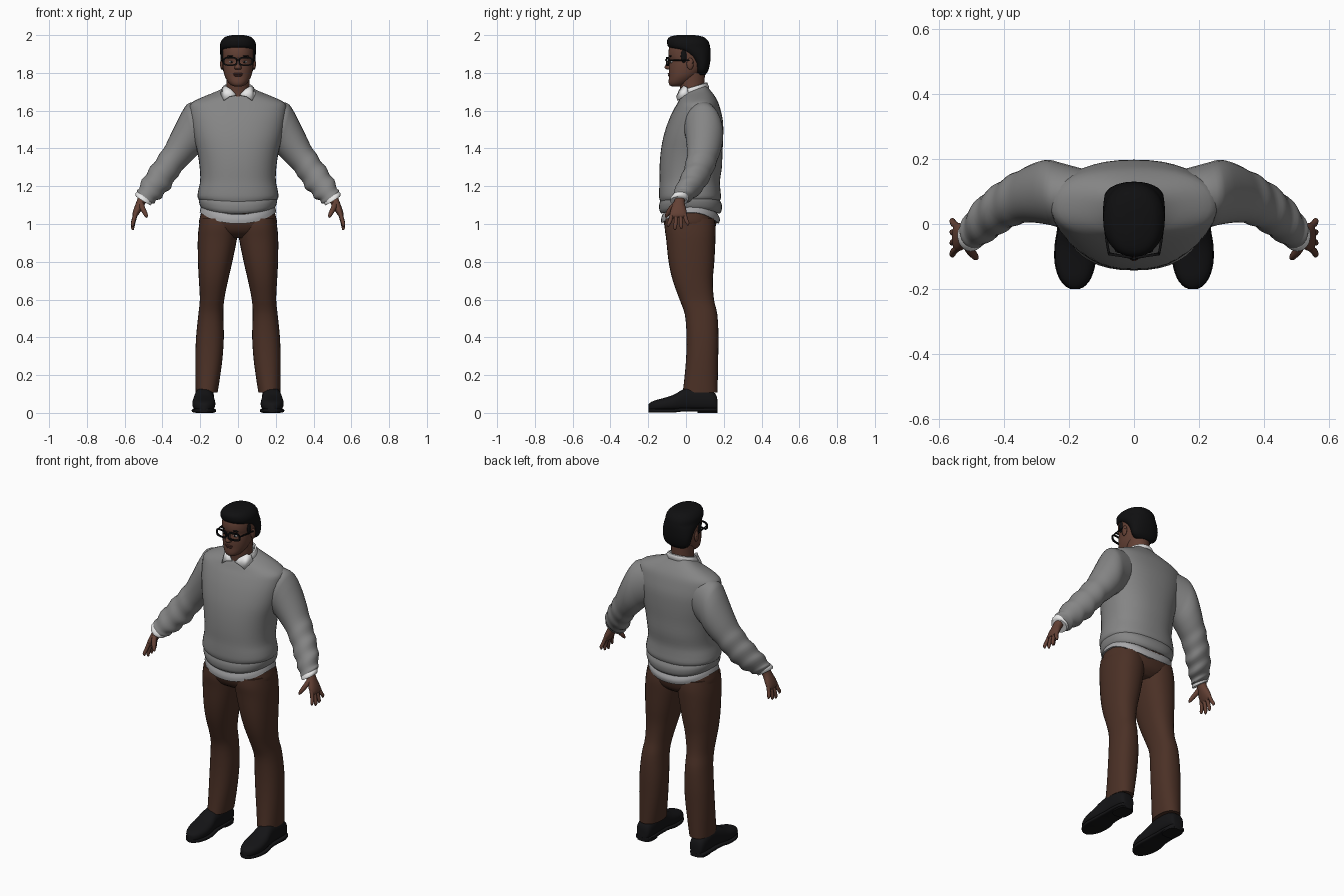
import bpy, bmesh, math
from mathutils import Vector as V


def material(name, r, g, b):
    m = bpy.data.materials.new(name)
    m.diffuse_color = (r, g, b, 1)
    return m


SKIN = material("brown_skin", .125, .052, .035)
LIP = material("lip_brown", .085, .03, .024)
BLACK = material("black_hair", .005, .005, .0055)
WOOL = material("grey_wool", .235, .235, .235)
TAIL = material("shirt_tail_grey", .38, .38, .39)
WHITE = material("white_cotton", .8, .8, .8)
BROWN = material("brown_cloth", .07, .03, .019)
SHOE = material("black_leather", .007, .007, .008)


def finish(name, bm, mat, mirror=False, angle=50):
    bmesh.ops.recalc_face_normals(bm, faces=bm.faces)
    me = bpy.data.meshes.new(name)
    bm.to_mesh(me)
    bm.free()
    ob = bpy.data.objects.new(name, me)
    bpy.context.collection.objects.link(ob)
    me.materials.append(mat)
    if mirror:
        ob.modifiers.new("mirror", 'MIRROR').use_mirror_merge = False
    bpy.ops.object.select_all(action='DESELECT')
    ob.select_set(True)
    bpy.context.view_layer.objects.active = ob
    bpy.ops.object.shade_smooth_by_angle(angle=math.radians(angle))
    return ob


def spline(a, b, c, d, t):
    return (b * 2 + (c - a) * t + (a * 2 - b * 5 + c * 4 - d) * t * t
            + (b * 3 - a - c * 3 + d) * t ** 3) * .5


def loft(name, rings, mat, mirror=False, sides=28, n=2.2, sub=3, dip=0, angle=50):
    """Skin over rings (centre, half axis, half axis), smoothed along the length."""
    rings = [[V(v) for v in r] for r in rings]
    full = []
    for i in range(len(rings) - 1):
        q = [rings[max(0, min(len(rings) - 1, k))] for k in range(i - 1, i + 3)]
        full += [[spline(*(r[k] for r in q), s / sub) for k in range(3)] for s in range(sub)]
    full.append(rings[-1])
    bm = bmesh.new()
    rows = []
    for c, a, b in full:
        row = []
        for k in range(sides):
            t = 2 * math.pi * k / sides
            co, si = math.cos(t), math.sin(t)
            p = c + a * math.copysign(abs(co) ** (2 / n), co) + b * math.copysign(abs(si) ** (2 / n), si)
            p.z -= dip * si * si
            row.append(bm.verts.new(p))
        rows.append(row)
    for r, s in zip(rows, rows[1:]):
        for k in range(sides):
            j = (k + 1) % sides
            bm.faces.new((r[k], r[j], s[j], s[k]))
    bm.faces.new(rows[0])
    bm.faces.new(rows[-1])
    return finish(name, bm, mat, mirror, angle)


def level(z, front, back, rx, tilt=0, x=0):
    """Horizontal ring given its front and back y."""
    return ((x, (front + back) / 2, z), (rx, 0, 0), (0, (back - front) / 2, tilt))


def limb(ox, oz, ix, iz, y, ry):
    """Ring spanning an outer and an inner point seen from the front."""
    return (((ox + ix) / 2, y, (oz + iz) / 2), ((ox - ix) / 2, 0, (oz - iz) / 2), (0, ry, 0))


def tube(name, pts, radii, mat, mirror=True, sides=10, sub=2):
    pts = [V(p) for p in pts]
    rings = []
    for i, p in enumerate(pts):
        d = (pts[min(i + 1, len(pts) - 1)] - pts[max(i - 1, 0)]).normalized()
        a = d.cross(V((0, 1, .01)) if abs(d.y) < .9 else V((1, 0, 0))).normalized()
        rings.append((p, a * radii[i], d.cross(a) * radii[i]))
    return loft(name, rings, mat, mirror, sides, 2, sub)


def ball(name, loc, size, mat, mirror=False):
    bm = bmesh.new()
    bmesh.ops.create_uvsphere(bm, u_segments=16, v_segments=10, radius=1)
    for v in bm.verts:
        v.co = V(loc) + V(a * b for a, b in zip(v.co, size))
    return finish(name, bm, mat, mirror)


# Sweater body, ribbed hem and the shirt tail below it
loft("sweater_body", [level(*r) for r in (
    (1.115, -.135, .175, .19), (1.14, -.142, .185, .213), (1.18, -.142, .182, .21), (1.23, -.14, .18, .2),
    (1.30, -.14, .19, .203), (1.38, -.134, .193, .215), (1.46, -.12, .197, .235), (1.54, -.095, .196, .25),
    (1.60, -.068, .184, .256), (1.64, -.048, .17, .248, .005), (1.67, -.035, .15, .19, .01),
    (1.695, -.025, .125, .12, .018), (1.71, -.02, .112, .085, .022))], WOOL, sides=40, n=2.3)
loft("sweater_hem", [level(*r) for r in (
    (1.155, -.135, .18, .2), (1.13, -.142, .19, .208), (1.10, -.14, .188, .202), (1.085, -.13, .178, .194))],
    WOOL, sides=40, n=2.3, dip=.03)
loft("shirt_tail", [level(*r) for r in (
    (1.11, -.125, .17, .188), (1.085, -.132, .18, .198), (1.062, -.13, .174, .203))],
    TAIL, sides=40, n=2.3, dip=.06)

# Sleeves with soft folds, and cuffs
loft("sleeve", [limb(*r) for r in (
    (.16, 1.655, .12, 1.43, .09, .075), (.255, 1.642, .195, 1.38, .09, .098), (.29, 1.605, .218, 1.362, .096, .1),
    (.322, 1.545, .24, 1.34, .098, .097), (.362, 1.463, .27, 1.31, .093, .088),
    (.39, 1.405, .298, 1.283, .084, .081), (.417, 1.37, .318, 1.25, .075, .081),
    (.438, 1.33, .345, 1.22, .062, .074), (.466, 1.302, .358, 1.185, .048, .077),
    (.485, 1.26, .39, 1.165, .03, .07), (.51, 1.235, .405, 1.135, .013, .071),
    (.522, 1.19, .435, 1.125, -.008, .058), (.536, 1.178, .442, 1.108, -.018, .056),
    (.532, 1.15, .46, 1.11, -.03, .046))], WOOL, True, n=2)
loft("shirt_cuff", [limb(*r) for r in (
    (.53, 1.175, .45, 1.125, -.022, .045), (.542, 1.162, .455, 1.108, -.033, .049),
    (.541, 1.145, .464, 1.098, -.038, .046))], WHITE, True, n=2, sub=2)

# Hands: palm, four fingers and thumb
loft("palm", [limb(*r) for r in (
    (.525, 1.155, .482, 1.125, -.03, .026), (.537, 1.12, .495, 1.1, -.037, .03),
    (.552, 1.08, .516, 1.065, -.04, .042), (.559, 1.052, .532, 1.042, -.04, .043),
    (.557, 1.038, .54, 1.034, -.04, .036))], SKIN, True, sides=16)
for label, y0, y1, z1 in (("index", -.073, -.094, .985), ("middle", -.051, -.058, .968),
                          ("ring", -.029, -.025, .974), ("little", -.009, .01, .992)):
    mid = (y0 + y1) / 2
    tube(label + "_finger", [(.54, y0, 1.06), (.553, mid, (1.05 + z1) / 2), (.558, y1, z1 + .012), (.556, y1, z1)],
         [.011, .0105, .009, .004], SKIN)
tube("thumb", [(.515, -.05, 1.11), (.504, -.08, 1.08), (.488, -.1, 1.05), (.482, -.107, 1.035)],
     [.016, .014, .011, .004], SKIN)

# Trousers: hips and legs
loft("trouser_hips", [level(*r) for r in (
    (.925, -.05, .11, .09), (.955, -.095, .145, .17), (1.0, -.117, .16, .205), (1.05, -.12, .165, .198),
    (1.1, -.12, .165, .185))], BROWN, sides=36, n=2.4)
loft("trouser_leg", [level(z, f, b, (o - i) / 2, 0, (o + i) / 2) for z, f, b, o, i in (
    (1.03, -.11, .15, .2, .01), (.98, -.113, .157, .208, .002), (.92, -.105, .156, .213, .006),
    (.8, -.092, .15, .212, .03), (.7, -.07, .142, .207, .053), (.6, -.034, .148, .202, .073),
    (.52, -.006, .166, .21, .078), (.4, .003, .172, .222, .075), (.28, 0, .17, .226, .083),
    (.17, -.01, .168, .225, .098), (.108, -.018, .167, .224, .108))], BROWN, True, n=2.3)

# Shoes: upper, sole and heel
foot = [(.167, .024, .06), (.155, .042, .1), (.1, .05, .13), (.03, .05, .135), (-.02, .053, .12),
        (-.065, .06, .094), (-.12, .06, .076), (-.165, .047, .064), (-.19, .028, .052), (-.199, .012, .042)]
loft("shoe_upper", [((.177 + .004 * (y < 0), y, h / 2 + .006), (w, 0, 0), (0, 0, h / 2 - .004))
                    for y, w, h in foot], SHOE, True, n=2.5)
loft("shoe_sole", [((.181, y, .017 if y > -.03 else .012), (w + .003, 0, 0), (0, 0, .01))
                   for y, w, h in foot], SHOE, True, n=5)
loft("shoe_heel", [level(z, .06, .168, .047, 0, .177) for z in (0, .02)], SHOE, True, n=3, sub=1)

# Neck and head
loft("neck", [level(*r) for r in (
    (1.655, -.025, .09, .07), (1.70, -.028, .095, .062), (1.74, -.035, .098, .06), (1.80, -.04, .1, .062))],
    SKIN, n=2)
loft("head", [level(*r) for r in (
    (1.728, -.075, -.03, .018), (1.735, -.087, -.005, .036), (1.752, -.092, .025, .053),
    (1.78, -.09, .06, .069), (1.81, -.091, .09, .077), (1.84, -.089, .108, .081), (1.865, -.086, .115, .082),
    (1.89, -.093, .118, .084), (1.93, -.09, .116, .083), (1.965, -.07, .1, .068), (1.985, -.03, .06, .035))],
    SKIN, n=2.15)
loft("nose", [level(*r) for r in (
    (1.882, -.093, -.06, .008), (1.86, -.098, -.06, .01), (1.838, -.111, -.06, .015),
    (1.826, -.114, -.06, .02), (1.817, -.1, -.06, .014))], SKIN, sides=14, n=2)
ball("ear", (.086, .022, 1.848), (.009, .019, .031), SKIN, True)
ball("upper_lip", (0, -.088, 1.795), (.026, .009, .005), LIP)
ball("lower_lip", (0, -.087, 1.786), (.021, .009, .006), LIP)
ball("eye_white", (.034, -.075, 1.858), (.014, .007, .006), WHITE, True)
ball("iris", (.034, -.079, 1.858), (.006, .005, .006), BLACK, True)
ball("eyebrow", (.038, -.082, 1.889), (.021, .008, .004), BLACK, True)

# Hair cap with a lifted fringe and short sideburns
loft("hair", [level(*r) for r in (
    (1.79, .06, .102, .05), (1.81, .05, .117, .078), (1.85, .04, .127, .089), (1.885, .01, .13, .093),
    (1.915, -.04, .13, .095), (1.935, -.09, .128, .095), (1.96, -.1, .122, .093),
    (1.98, -.097, .108, .081), (1.993, -.08, .085, .062), (2.0, -.045, .045, .03))], BLACK, n=2.2)
ball("sideburn", (.082, -.012, 1.888), (.007, .016, .035), BLACK, True)

# Glasses: rims, bridge and temples
for s in (-1, 1):
    bm = bmesh.new()
    rows = []
    for k in range(28):
        t = 2 * math.pi * k / 28
        co, si = math.cos(t), math.sin(t)
        d = V((math.copysign(abs(co) ** .6, co), 0, math.copysign(abs(si) ** .6, si)))
        rows.append([bm.verts.new((s * .041 + d.x * (.034 + e), y + .012 * abs(s * .041 + d.x * .034) / .075,
                                   1.861 + d.z * (.02 + e)))
                     for e, y in ((-.004, -.108), (.004, -.108), (.004, -.1), (-.004, -.1))])
    for k in range(28):
        r, q = rows[k], rows[(k + 1) % 28]
        for j in range(4):
            bm.faces.new((r[j], r[(j + 1) % 4], q[(j + 1) % 4], q[j]))
    finish("glasses_rim_" + ("left" if s > 0 else "right"), bm, BLACK, angle=40)
tube("glasses_bridge", [(-.01, -.105, 1.866), (0, -.107, 1.869), (.01, -.105, 1.866)], [.004] * 3, BLACK, False)
tube("glasses_temple", [(.076, -.094, 1.868), (.084, -.05, 1.868), (.09, .015, 1.866), (.09, .035, 1.85)],
     [.004] * 4, BLACK)

# Shirt collar: standing band folded outward, with two pointed leaves
bm = bmesh.new()
rows = []
for c, rx, ry, tilt in (((0, .037, 1.70), .066, .062, .022), ((0, .037, 1.727), .071, .068, .022),
                        ((0, .038, 1.726), .079, .076, .022), ((0, .04, 1.7), .092, .083, .022)):
    row = []
    for k in range(33):
        t = math.radians(-62 + 304 * k / 32)
        row.append(bm.verts.new((rx * math.cos(t), c[1] + ry * math.sin(t), c[2] + tilt * math.sin(t))))
    rows.append(row)
for r, q in zip(rows, rows[1:]):
    for k in range(32):
        bm.faces.new((r[k], r[k + 1], q[k + 1], q[k]))
finish("collar_band", bm, WHITE).modifiers.new("thickness", 'SOLIDIFY').thickness = .004
bm = bmesh.new()
leaf = [(.084, .005, 1.725), (.094, .01, 1.69), (.076, -.047, 1.655), (.045, -.052, 1.676),
        (.008, -.044, 1.682), (.034, -.036, 1.712), (.066, -.012, 1.732)]
bm.faces.new([bm.verts.new(p) for p in leaf])
bmesh.ops.triangulate(bm, faces=bm.faces)
ob = finish("collar_leaf", bm, WHITE, True)
ob.modifiers.new("thickness", 'SOLIDIFY').thickness = .005
